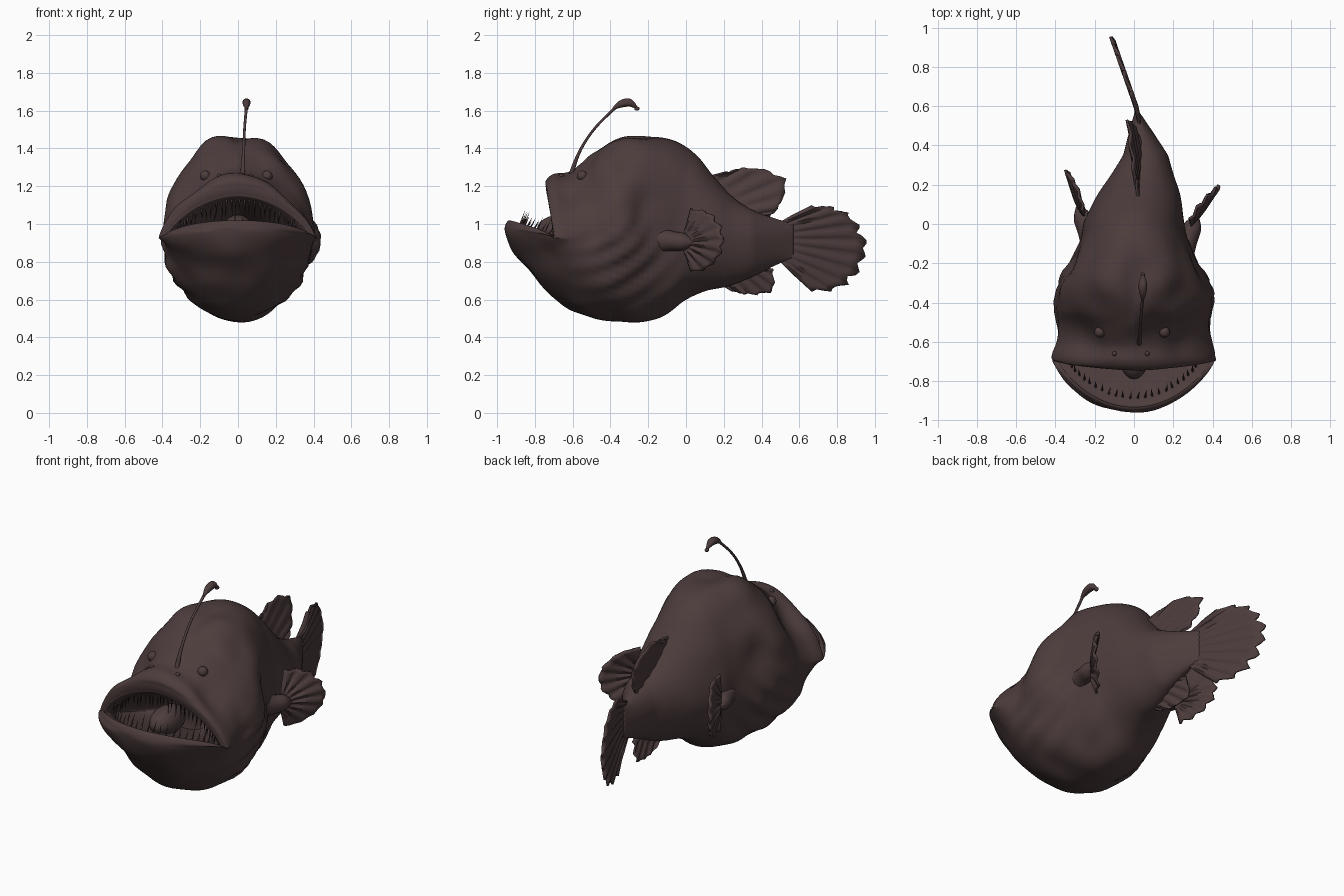
import bpy, bmesh, math, random
from mathutils import Vector, noise
from mathutils.bvhtree import BVHTree

random.seed(4)
if "Cube" in bpy.data.objects:
    bpy.data.objects.remove(bpy.data.objects["Cube"])

skin = bpy.data.materials.new("dark_brown_skin")
skin.use_nodes = True
skin.diffuse_color = (0.075, 0.046, 0.046, 1)
skin.node_tree.nodes["Principled BSDF"].inputs["Base Color"].default_value = skin.diffuse_color


def finish(name, bm, angle=60):
    bmesh.ops.recalc_face_normals(bm, faces=bm.faces)
    mesh = bpy.data.meshes.new(name)
    bm.to_mesh(mesh)
    bm.free()
    mesh.materials.append(skin)
    ob = bpy.data.objects.new(name, mesh)
    bpy.context.collection.objects.link(ob)
    bpy.ops.object.select_all(action='DESELECT')
    ob.select_set(True)
    bpy.context.view_layer.objects.active = ob
    bpy.ops.object.shade_smooth_by_angle(angle=math.radians(angle))
    return ob


def spline(points, s):
    """Smooth curve through points, sampled at s in 0..1."""
    last = len(points) - 1
    i = min(int(s * last), last - 1)
    f = s * last - i
    before, start, end, after = (Vector(points[max(0, min(last, i + k))]) for k in (-1, 0, 1, 2))
    bow = 2 * before - 5 * start + 4 * end - after
    twist = 3 * start - before - 3 * end + after
    return start + (end - before) * f / 2 + bow * f * f / 2 + twist * f ** 3 / 2


def circle(bm, centre, direction, radius, sides):
    """Ring of vertices facing along a direction."""
    turn = direction.to_track_quat('Z', 'Y')
    angles = (math.tau * i / sides for i in range(sides))
    return [bm.verts.new(centre + turn @ Vector((radius * math.cos(a), radius * math.sin(a), 0)))
            for a in angles]


def loft(bm, rings):
    """Skin a list of closed vertex rings and cap both ends."""
    for a, b in zip(rings, rings[1:]):
        for i in range(len(a)):
            j = (i + 1) % len(a)
            bm.faces.new((a[i], a[j], b[j], b[i]))
    for end in (rings[0], rings[-1]):
        bm.faces.new(end)


def bend(y):
    """Sideways sweep of the tail."""
    return .17 * max(0, y) - .37 * max(0, y - .35) - .15 * max(0, y - .6)


# Body sections from throat over the lips to the tail: top y z, side y, half-width, bottom y z
SECTIONS = [
    (-.48, 1.04, -.48, .14, -.50, .86),
    (-.70, 1.13, -.68, .35, -.89, .98),
    (-.735, 1.16, -.70, .385, -.935, 1.02),
    (-.74, 1.22, -.69, .415, -.96, .97),
    (-.70, 1.265, -.66, .415, -.925, .88),
    (-.62, 1.295, -.60, .40, -.86, .79),
    (-.52, 1.38, -.52, .395, -.75, .66),
    (-.42, 1.44, -.42, .405, -.61, .54),
    (-.30, 1.46, -.32, .385, -.45, .495),
    (-.18, 1.46, -.20, .33, -.28, .485),
    (-.05, 1.435, -.08, .28, -.12, .51),
    (.06, 1.36, .03, .25, 0, .6),
    (.15, 1.25, .14, .215, .10, .645),
    (.25, 1.14, .25, .16, .22, .67),
    (.36, 1.07, .36, .11, .35, .72),
    (.47, 1.03, .47, .06, .47, .78),
    (.57, 1, .57, .012, .57, .82)]
INNER_LIP = SECTIONS[1]


def section_point(section, t):
    top_y, top_z, side_y, width, low_y, low_z = section
    c, s = math.cos(t), math.sin(t)
    up = c > 0
    end_y, end_z = (top_y, top_z) if up else (low_y, low_z)
    # The head narrows above the eyes, the crown is broad, the jaws come to a blunt point
    pinch = .85 * math.exp(-((side_y + .52) / .12) ** 2) - .2 * math.exp(-((side_y + .2) / .15) ** 2)
    jaw = max(0, min(1, (-side_y - .45) / .2))
    x = width * math.copysign(abs(s) ** (1 + pinch * up), s)
    y = side_y + (end_y - side_y) * abs(c) ** (1 + .6 * jaw)
    z = .925 + (end_z - .925) * abs(c) ** (1 + .4 * jaw * up)
    return Vector((x, y, z))


def blob(v, x, y, z):
    """Soft round lump mirrored on both sides."""
    return math.exp(-(Vector((abs(v.x), v.y, v.z)) - Vector((x, y, z))).length_squared / .0075)


def relief(v):
    """Skin folds, brow ridges, cheeks, crown groove and lumps."""
    radius = math.hypot(v.y + .58, v.z - 1.2)
    d = .014 * math.sin(radius * 62) * math.exp(-((v.y + .32) / .2) ** 2 - ((v.z - .78) / .2) ** 2)
    d += .02 * (blob(v, .2, -.47, 1.33) + blob(v, .36, -.33, 1.12) + blob(v, .13, -.3, 1.43))
    d -= .02 * (blob(v, .24, -.6, 1.18) + blob(v, .33, -.22, 1.1))
    d -= .03 * math.exp(-(v.x / .05) ** 2 - ((v.y + .42) / .22) ** 2) * (v.z > 1.15)
    return d + .018 * noise.noise(v * 6) * max(0, min(1, .5 - 2 * v.y))


# Body with open mouth
AROUND, STEPS = 80, 6
ALONG = STEPS * (len(SECTIONS) - 1)
bm = bmesh.new()
rings = []
for k in range(ALONG + 1):
    section = spline(SECTIONS, k / ALONG)
    rings.append([bm.verts.new(section_point(section, math.tau * i / AROUND)) for i in range(AROUND)])
loft(bm, rings)
bmesh.ops.recalc_face_normals(bm, faces=bm.faces)
bm.normal_update()
outside = [v for ring in rings[3 * STEPS:] for v in ring]
moves = [v.normal * relief(v.co) for v in outside]
for v, move in zip(outside, moves):
    v.co += move
for v in bm.verts:
    v.co.x += bend(v.co.y)
tree = BVHTree.FromBMesh(bm)
finish("body", bm, 80)


def ball(name, location, scale):
    bm = bmesh.new()
    bmesh.ops.create_uvsphere(bm, u_segments=20, v_segments=12, radius=1)
    ob = finish(name, bm)
    ob.location, ob.scale = location, scale


def tube(name, path, radii, steps=20):
    """Round tube along a smooth path, with radii spread along it."""
    bm = bmesh.new()
    rings = []
    for k in range(steps + 1):
        s = k / steps
        direction = spline(path, min(1, s + .02)) - spline(path, max(0, s - .02))
        radius = spline([(r, 0) for r in radii], s)[0]
        rings.append(circle(bm, spline(path, s), direction, radius, 12))
    loft(bm, rings)
    finish(name, bm)


# Eyes and nostrils sit on the skin
for side, label in ((1, "left"), (-1, "right")):
    for part, y, z, r in (("eye", -.55, 1.255, .028), ("nostril", -.66, 1.255, .012)):
        spot = tree.ray_cast(Vector((side, y, z)), Vector((-side, 0, 0)))[0]
        ball(f"{label}_{part}", spot or Vector((side * .15, y, z)), (r, r, r))

ball("tongue", (0, -.66, .97), (.08, .13, .08))

# Needle teeth around the inner lip
bm = bmesh.new()
for upper, count in ((True, 30), (False, 24)):
    way = -1 if upper else 1
    for i in range(count):
        t = math.radians(-74 + 148 * (i + .5) / count)
        root = section_point(INNER_LIP, t if upper else math.pi - t)
        size = random.uniform(.05, .1) * (1 + math.cos(t)) / 2
        tip = Vector((random.uniform(-.01, .01), -.01 if upper else .04, way * size))
        ring = circle(bm, root - Vector((0, 0, way * .012)), tip, .007, 6)
        end = bm.verts.new(root + tip)
        for a, b in zip(ring, ring[1:] + ring[:1]):
            bm.faces.new((a, b, end))
        bm.faces.new(ring)
finish("teeth", bm)

# Lure
tube("lure_rod", [(.025, -.61, 1.26), (.03, -.56, 1.39), (.035, -.48, 1.51), (.045, -.37, 1.62)],
     (.013, .008, .007, .008))
tube("lure_bulb", [(.045, -.385, 1.61), (.045, -.345, 1.635), (.045, -.3, 1.642), (.045, -.26, 1.615)],
     (.007, .019, .021, .006))
ball("lure_tip", (.045, -.26, 1.611), (.011, .014, .011))


def fin(name, base, tips, rays, swept=False):
    """Ribbed fan between a base line and a ragged tip line."""
    bm = bmesh.new()
    columns, rows = rays * 4, 8
    grid = []
    for i in range(columns + 1):
        s = i / columns
        root, tip = spline(base, s), spline(tips, s)
        along_edge = spline(tips, min(1, s + .05)) - spline(tips, max(0, s - .05))
        across = (tip - root).cross(along_edge).normalized()
        crest = math.cos(math.tau * s * rays)
        reach = .96 + .04 * crest + random.uniform(-.025, .02)
        column = []
        for j in range(rows + 1):
            f = j / rows
            p = root.lerp(tip, f * reach) + across * .007 * crest * min(1, f * 3)
            p.x += bend(p.y) if swept else 0
            column.append(bm.verts.new(p))
        grid.append(column)
    for a, b in zip(grid, grid[1:]):
        for j in range(rows):
            bm.faces.new((a[j], b[j], b[j + 1], a[j + 1]))
    thick = finish(name, bm).modifiers.new("thickness", 'SOLIDIFY')
    thick.thickness, thick.offset = .012, 0


def arc(start, stop, place, count=9):
    """Points from a placing rule over a range of degrees."""
    angles = (math.radians(start + (stop - start) * i / (count - 1)) for i in range(count))
    return [place(math.cos(a), math.sin(a)) for a in angles]


# Tail, dorsal and anal fins
fin("tail_fin", [(0, .5, 1.01), (0, .51, .91), (0, .5, .8)],
    arc(100, -100, lambda c, s: (0, .71 + .255 * c, .87 + .23 * s)), 9, swept=True)
fin("dorsal_fin", [(.02, .12, 1.25), (.03, .24, 1.12), (.04, .38, 1.03)],
    [(.01, .21, 1.27), (-.01, .35, 1.3), (-.03, .53, 1.24), (0, .5, 1.1), (.02, .44, 1.04)], 6)
fin("anal_fin", [(.03, .17, .69), (.04, .3, .73), (.04, .4, .77)],
    [(.02, .25, .645), (.01, .35, .625), (0, .46, .65), (.02, .46, .76)], 5)


# Pectoral fins on fleshy stalks, cupped towards the body
def pectoral(label, side, root_x, root_y, flare, length):
    def place(x, y, z):
        return side * (root_x + x), root_y + y, z

    tube(f"{label}_pectoral_stalk",
         [place(-.08, -.15, .92), place(-.03, -.07, .91), place(0, 0, .905), place(.02, .05, .9)],
         (.09, .055, .045, .012))
    fin(f"{label}_pectoral_fin", [place(-.01, 0, .95), place(.01, .02, .905), place(-.01, 0, .86)],
        arc(100, -100, lambda c, s: place(flare * c + .05 * (1 - s * s), .06 + length * c, .915 + .17 * s)), 8)


pectoral("left", 1, .3, -.01, .09, .15)
pectoral("right", -1, .265, .04, .03, .18)
